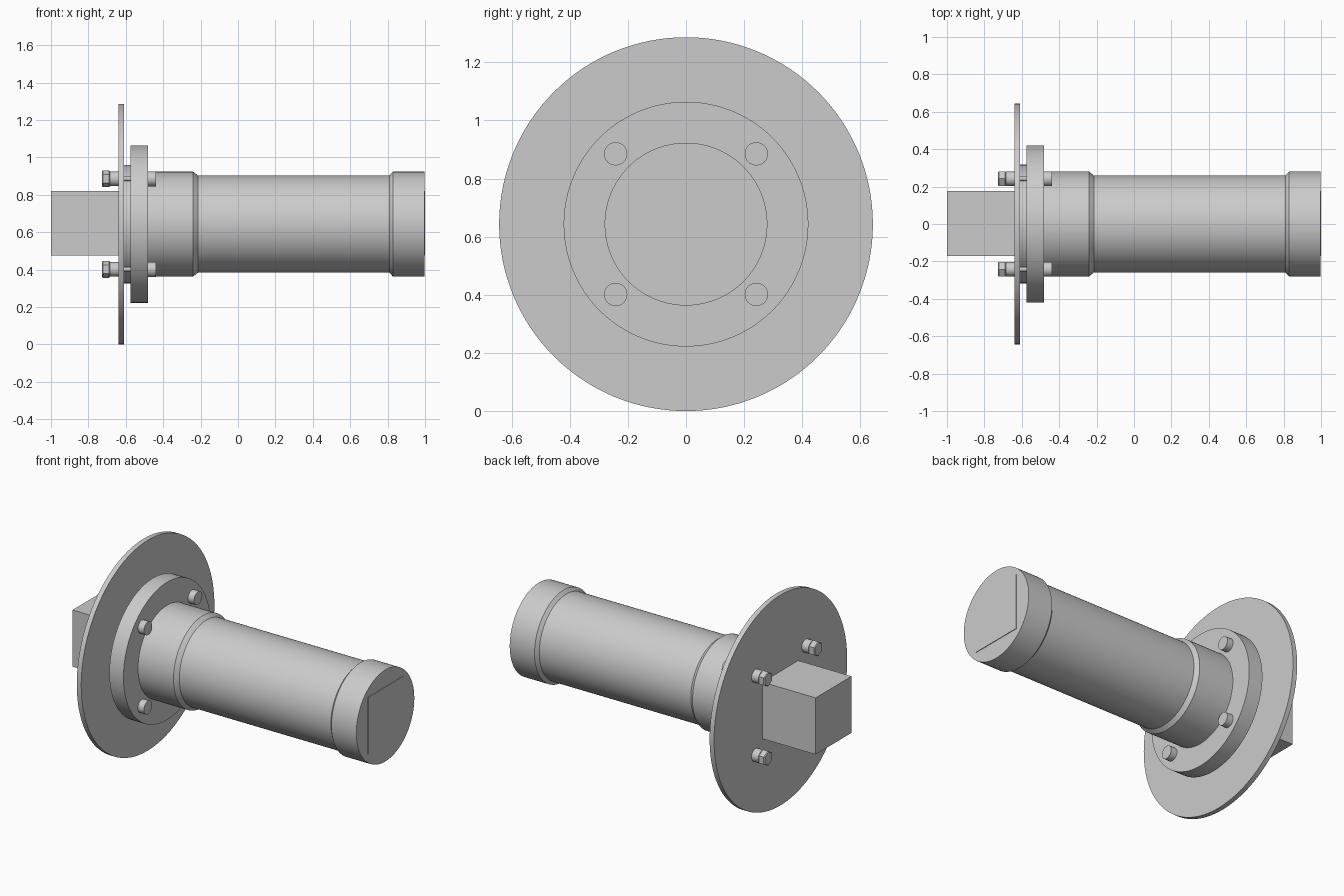
import bpy, bmesh, math
from mathutils import Vector

if "Cube" in bpy.data.objects:
    bpy.data.objects.remove(bpy.data.objects["Cube"])

CZ = 0.643  # height of the main axis


def lathe(name, profile, y=0.0, z=CZ, sides=96, turn=0.0):
    """Revolve (x, radius) points about an x-parallel axis, with capped ends."""
    bm = bmesh.new()
    rings = []
    for x, r in profile:
        rings.append([bm.verts.new((x,
                                    y + r * math.cos(turn + 2 * math.pi * i / sides),
                                    z + r * math.sin(turn + 2 * math.pi * i / sides)))
                      for i in range(sides)])
    for a, b in zip(rings, rings[1:]):
        for i in range(sides):
            j = (i + 1) % sides
            bm.faces.new((a[i], a[j], b[j], b[i]))
    bm.faces.new(rings[0])
    bm.faces.new(rings[-1])
    bmesh.ops.recalc_face_normals(bm, faces=bm.faces[:])
    mesh = bpy.data.meshes.new(name)
    bm.to_mesh(mesh)
    bm.free()
    obj = bpy.data.objects.new(name, mesh)
    bpy.context.collection.objects.link(obj)
    bpy.ops.object.select_all(action='DESELECT')
    obj.select_set(True)
    bpy.context.view_layer.objects.active = obj
    bpy.ops.object.shade_smooth_by_angle(angle=math.radians(25))
    return obj


# Large thin plate, spacer ring and thick flange
lathe("large_disc", [(-0.64, 0.643), (-0.61, 0.643)], sides=128)
lathe("spacer_ring", [(-0.61, 0.317), (-0.575, 0.317)])
lathe("flange", [(-0.575, 0.421), (-0.48, 0.421)])

# Stepped barrel with a collar at each end
lathe("barrel", [(-0.48, 0.28), (-0.24, 0.28), (-0.215, 0.26),
                 (0.81, 0.26), (0.828, 0.28), (0.996, 0.28)])

# Square bar running through the whole assembly
bpy.ops.mesh.primitive_cube_add(size=1, location=(0, 0.003, CZ + 0.004))
bar = bpy.context.object
bar.name = "square_bar"
bar.scale = (2.0, 0.346, 0.346)

# Four bolts: hex head, collar, thin shank and round end
for sy in (-1, 1):
    for sz in (-1, 1):
        y, z = sy * 0.242, CZ + sz * 0.242
        lathe("bolt_head", [(-0.727, 0.040), (-0.722, 0.045), (-0.69, 0.045), (-0.685, 0.040)],
              y, z, sides=6, turn=math.pi / 2)
        lathe("bolt_collar", [(-0.685, 0.039), (-0.64, 0.039)], y, z, sides=32)
        lathe("bolt_shank", [(-0.61, 0.012), (-0.575, 0.012)], y, z, sides=16)
        lathe("bolt_end", [(-0.48, 0.04), (-0.439, 0.04)], y, z, sides=32)
